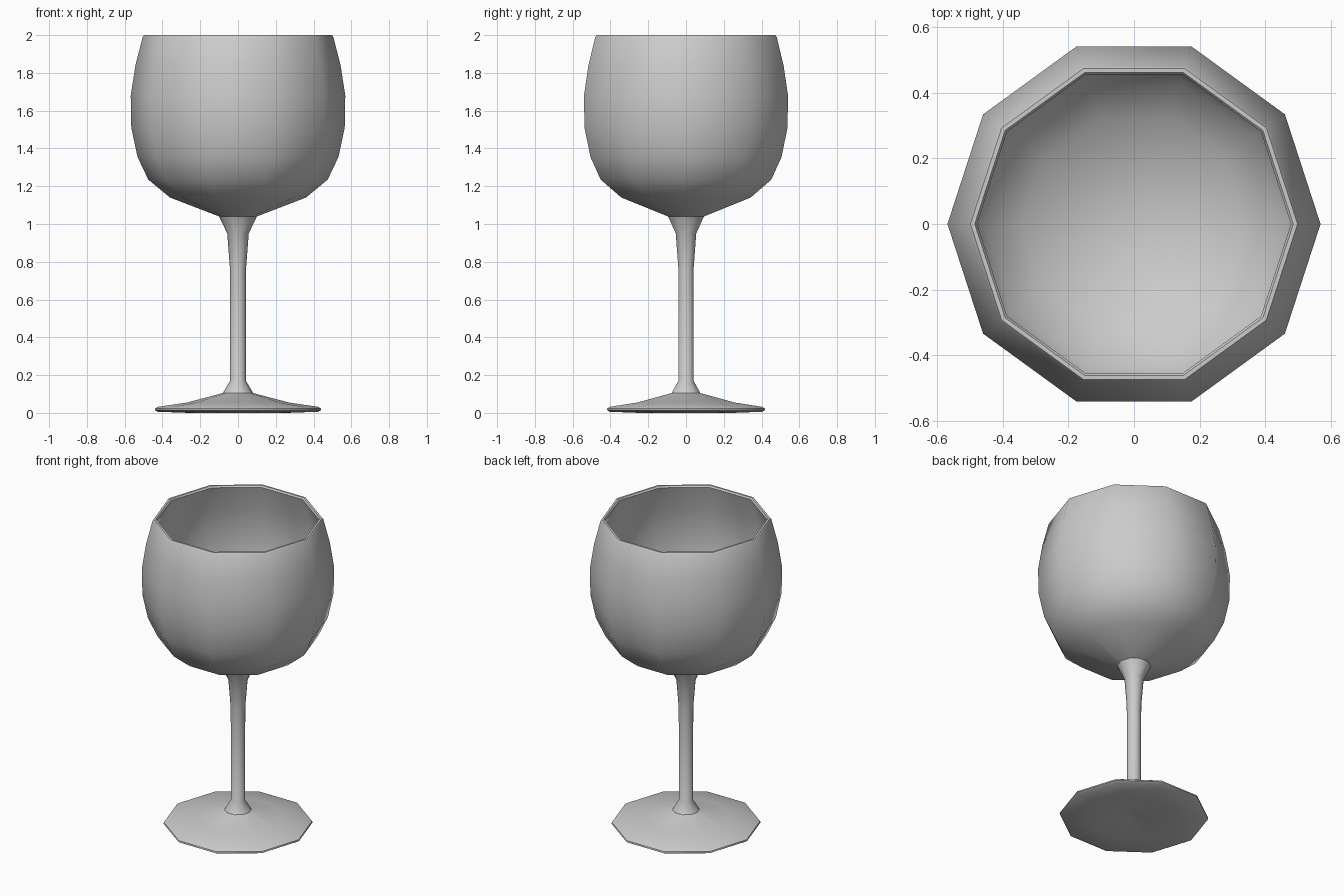
import bpy, bmesh
from math import cos, sin, tau, radians

if "Cube" in bpy.data.objects:
    bpy.data.objects.remove(bpy.data.objects["Cube"])

SIDES = 10


def lathe(name, profile):
    """Spin (radius, height) points around z; a radius of 0 closes to a pole."""
    bm = bmesh.new()
    rings = []
    for r, z in profile:
        if r == 0:
            rings.append([bm.verts.new((0, 0, z))] * SIDES)
        else:
            rings.append([bm.verts.new((r * cos(tau * i / SIDES), r * sin(tau * i / SIDES), z))
                          for i in range(SIDES)])
    for a, b in zip(rings, rings[1:]):
        for i in range(SIDES):
            j = (i + 1) % SIDES
            bm.faces.new(list(dict.fromkeys((a[i], a[j], b[j], b[i]))))
    bmesh.ops.recalc_face_normals(bm, faces=bm.faces)
    mesh = bpy.data.meshes.new(name)
    bm.to_mesh(mesh)
    bm.free()
    obj = bpy.data.objects.new(name, mesh)
    bpy.context.collection.objects.link(obj)
    bpy.ops.object.select_all(action='DESELECT')
    obj.select_set(True)
    bpy.context.view_layer.objects.active = obj
    bpy.ops.object.shade_smooth_by_angle(angle=radians(40))
    return obj


# Underside and foot, then stem
foot_and_stem = [(0, 0.012), (0.03, 0.004), (0.26, 0.0), (0.425, 0.006), (0.44, 0.015),
                 (0.438, 0.024), (0.425, 0.032), (0.27, 0.055), (0.08, 0.105),
                 (0.042, 0.17), (0.043, 0.77), (0.057, 0.95), (0.10, 1.04)]
# Outside of the bowl, from stem to rim
bowl_outside = [(0.36, 1.14), (0.475, 1.235), (0.532, 1.355), (0.565, 1.51),
                (0.568, 1.68), (0.543, 1.84), (0.505, 1.99)]
# Rim and the thin inner wall down to the bowl's floor
bowl_inside = [(0.498, 2.0), (0.485, 2.0), (0.478, 1.99), (0.522, 1.84), (0.547, 1.68),
               (0.544, 1.51), (0.511, 1.36), (0.455, 1.25), (0.34, 1.16),
               (0.175, 1.09), (0, 1.07)]

lathe("wine_glass", foot_and_stem + bowl_outside + bowl_inside)
